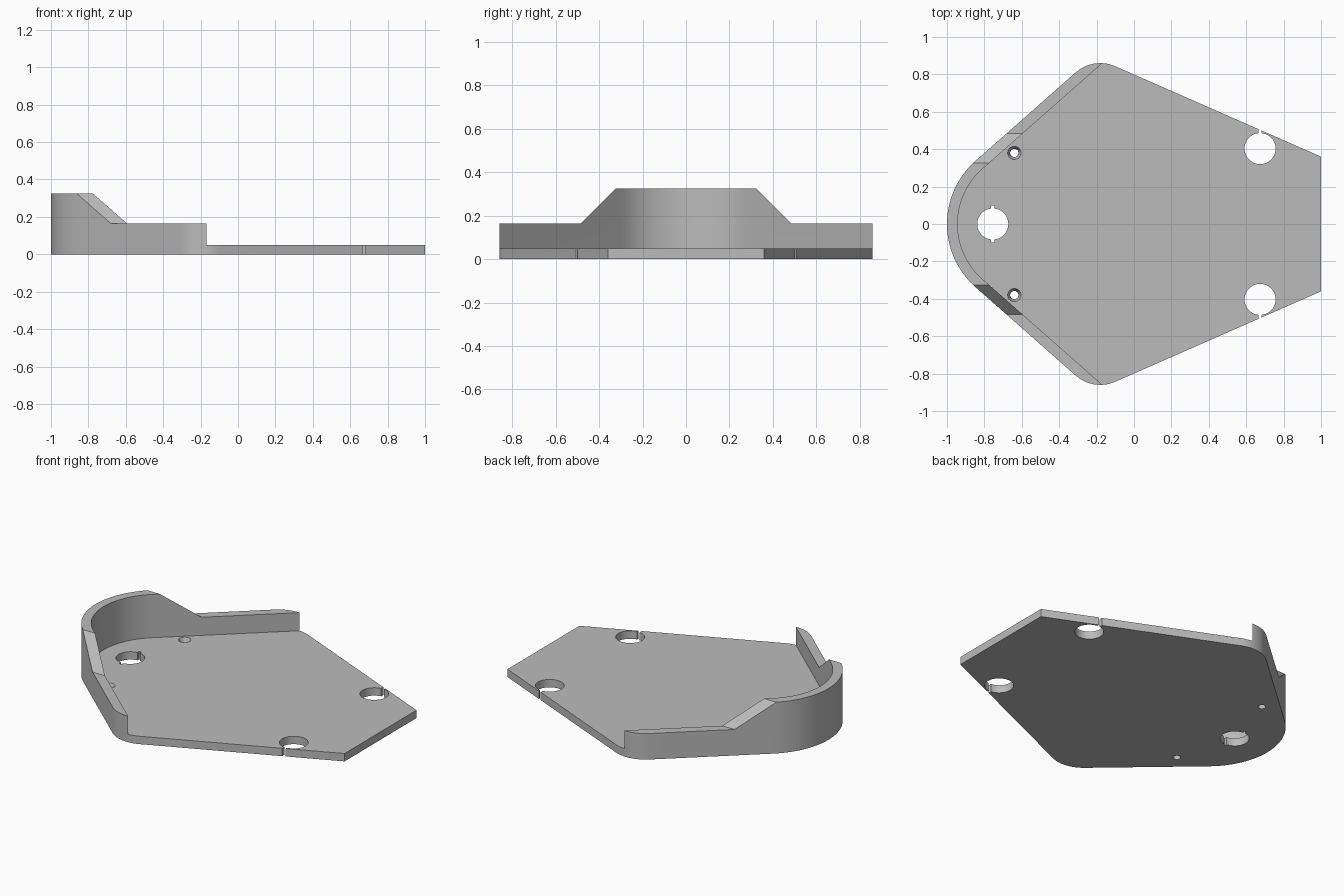
import bpy
import bmesh
from math import cos, sin, radians
from mathutils import Vector

cube = bpy.data.objects.get("Cube")
if cube:
    bpy.data.objects.remove(cube, do_unlink=True)

PLATE_T, LOW_RIM, HIGH_RIM, WALL = 0.05, 0.165, 0.325, 0.057
NOSE_X, NOSE_R = -0.55, 0.45
CORNER, CORNER_R = Vector((-0.18, 0.66)), 0.2
FLANK, TAIL = 131.4, 66.3          # outward directions of the two straight sides


def arc(cx, cy, r, a0, a1, n):
    angles = [radians(a0 + (a1 - a0) * i / n) for i in range(n + 1)]
    return [(cx + r * cos(a), cy + r * sin(a)) for a in angles]


def prism(name, points, low, high, place=lambda u, v, w: (u, v, w)):
    """Closed solid: a 2D profile swept from low to high."""
    bm = bmesh.new()
    base = bm.faces.new([bm.verts.new(place(u, v, low)) for u, v in points])
    top = bmesh.ops.extrude_face_region(bm, geom=[base])["geom"]
    shift = Vector(place(0, 0, high)) - Vector(place(0, 0, low))
    bmesh.ops.translate(bm, vec=shift, verts=[g for g in top if isinstance(g, bmesh.types.BMVert)])
    bmesh.ops.recalc_face_normals(bm, faces=bm.faces[:])
    mesh = bpy.data.meshes.new(name)
    bm.to_mesh(mesh)
    bm.free()
    obj = bpy.data.objects.new(name, mesh)
    bpy.context.collection.objects.link(obj)
    return obj


def cone(name, x, y, r_low, r_high, z_low, z_high, sides=48):
    bpy.ops.mesh.primitive_cone_add(vertices=sides, radius1=r_low, radius2=r_high,
                                    depth=z_high - z_low, location=(x, y, (z_low + z_high) / 2))
    bpy.context.object.name = name
    return bpy.context.object


def slot(name, x, y0, y1, width=0.018):
    h = width / 2
    return prism(name, [(x - h, y0), (x + h, y0), (x + h, y1), (x - h, y1)], -0.1, 0.1)


def cut(target, cutter):
    cutter.hide_render = True
    mod = target.modifiers.new("cut", "BOOLEAN")
    mod.operation, mod.solver, mod.object = "DIFFERENCE", "EXACT", cutter
    bpy.ops.object.select_all(action="DESELECT")
    bpy.context.view_layer.objects.active = target
    target.select_set(True)
    bpy.ops.object.modifier_apply(modifier=mod.name)
    bpy.data.objects.remove(cutter, do_unlink=True)


def mirrored(half):
    return half + [(x, -y) for x, y in reversed(half)]


# Body outline: straight tail, rounded shoulders, rounded nose
shoulder = arc(CORNER.x, CORNER.y, CORNER_R, TAIL, FLANK, 20)
nose = arc(NOSE_X, 0, NOSE_R, FLANK, 360 - FLANK, 36)
half = [(1, 0.36)] + shoulder
outline = half + nose + [(x, -y) for x, y in reversed(half)]
body = prism("base_plate_with_rim", outline, 0, HIGH_RIM)

# Cavity above the plate leaves the thin rim around the nose and flanks
inner = arc(NOSE_X, 0, NOSE_R - WALL, FLANK, 360 - FLANK, 36)
along = Vector((sin(radians(FLANK)), -cos(radians(FLANK))))
exit_point = Vector(inner[0]) + along * 1.1
side = [(1.3, exit_point.y), tuple(exit_point)]
cavity = side + inner + [(x, -y) for x, y in reversed(side)]
cut(body, prism("cavity_cutter", cavity, PLATE_T, 0.6))

# Rim steps down on each flank with a sloped shoulder
slope = [(0.15, 0.5), (HIGH_RIM, HIGH_RIM), (0.485, LOW_RIM), (1.2, LOW_RIM), (1.2, 0.5)]
for s in (1, -1):
    cut(body, prism("slope_cutter", [(s * y, z) for y, z in slope], -1.3, 1.3,
                    lambda u, v, w: (w, u, v)))

# Nose hole with two key notches
cut(body, cone("nose_hole_cutter", -0.755, 0, 0.083, 0.083, -0.1, 0.1))
cut(body, slot("key_cutter", -0.755, -0.1, 0.1))

# Tail holes slotted through the edge, and countersunk screw holes
for s in (1, -1):
    cut(body, cone("tail_hole_cutter", 0.674, s * 0.403, 0.083, 0.083, -0.1, 0.1))
    cut(body, slot("edge_slot_cutter", 0.674, s * 0.42, s * 0.6))
    cut(body, cone("screw_cutter", -0.64, s * 0.38, 0.022, 0.022, -0.1, 0.1, 32))
    cut(body, cone("countersink_cutter", -0.64, s * 0.38, 0.02, 0.036, 0.02, PLATE_T + 0.001, 32))

# Grey material
grey = bpy.data.materials.new("plain grey")
grey.use_nodes = True
colour = (0.5, 0.5, 0.5, 1)
grey.diffuse_color = colour
grey.node_tree.nodes["Principled BSDF"].inputs["Base Color"].default_value = colour
body.data.materials.clear()
body.data.materials.append(grey)
for poly in body.data.polygons:
    poly.material_index = 0

bpy.ops.object.select_all(action="DESELECT")
bpy.context.view_layer.objects.active = body
body.select_set(True)
bpy.ops.object.shade_smooth_by_angle(angle=radians(30))
